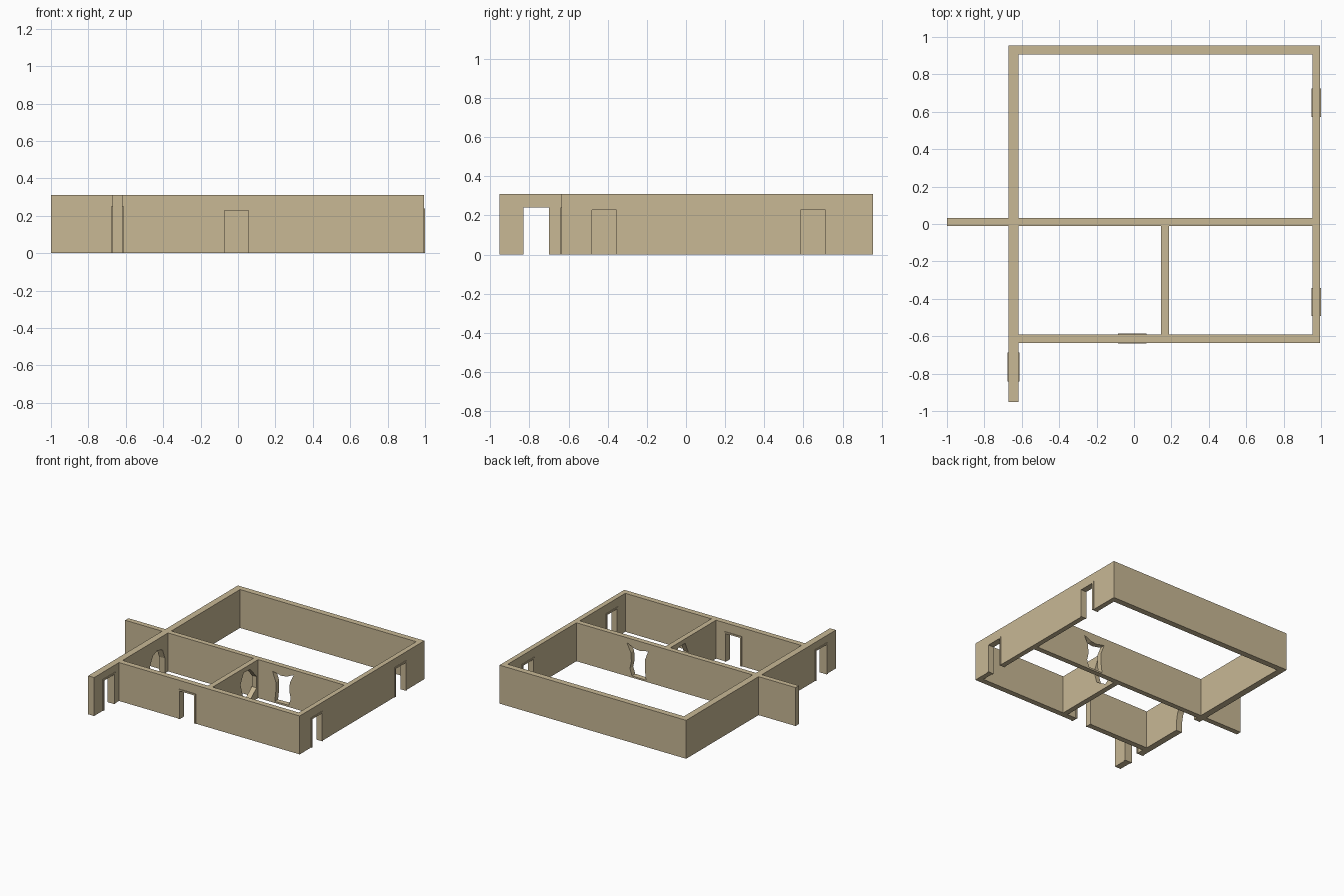
import bpy, bmesh
from mathutils import Vector

if "Cube" in bpy.data.objects:
    bpy.data.objects.remove(bpy.data.objects["Cube"])

H = 0.31
stone = bpy.data.materials.new("tan_stone")
stone.diffuse_color = (0.58, 0.48, 0.30, 1)
stone.use_nodes = True
stone.node_tree.nodes["Principled BSDF"].inputs["Base Color"].default_value = stone.diffuse_color


def prism(name, outline, axis, lo, hi):
    """Extrude a (horizontal, z) outline through x or y from lo to hi."""
    def point(u, z, d):
        return Vector((d, u, z)) if axis == 'x' else Vector((u, d, z))
    bm = bmesh.new()
    face = bm.faces.new([bm.verts.new(point(u, z, lo)) for u, z in outline])
    ext = bmesh.ops.extrude_face_region(bm, geom=[face])
    moved = [g for g in ext["geom"] if isinstance(g, bmesh.types.BMVert)]
    bmesh.ops.translate(bm, verts=moved, vec=point(0, 0, hi - lo))
    bmesh.ops.recalc_face_normals(bm, faces=bm.faces)
    mesh = bpy.data.meshes.new(name)
    bm.to_mesh(mesh)
    bm.free()
    obj = bpy.data.objects.new(name, mesh)
    bpy.context.collection.objects.link(obj)
    mesh.materials.append(stone)
    return obj


def rect(a, b, top, bottom=0.0):
    return [(a, bottom), (b, bottom), (b, top), (a, top)]


def cut(obj, outline, axis, lo, hi):
    """Cut an opening through a wall."""
    cutter = prism("opening_cutter", outline, axis, lo - 0.02, hi + 0.02)
    mod = obj.modifiers.new("opening", 'BOOLEAN')
    mod.operation = 'DIFFERENCE'
    mod.solver = 'EXACT'
    mod.object = cutter
    bpy.context.view_layer.objects.active = obj
    bpy.ops.object.modifier_apply(modifier=mod.name)
    bpy.data.objects.remove(cutter)


def wall(name, axis, lo, hi, a, b, openings=()):
    obj = prism(name, rect(a, b, H), axis, lo, hi)
    for outline in openings:
        cut(obj, outline, axis, lo, hi)
    return obj


def door_frame(name, axis, lo, hi, a, b, top):
    """Portal lining the opening a..b, slightly proud of the wall."""
    t = 0.013
    outline = [(a - t, 0), (a, 0), (a, top), (b, top), (b, 0),
               (b + t, 0), (b + t, top + t), (a - t, top + t)]
    prism(name, outline, axis, lo - 0.005, hi + 0.005)


def doorway(a, b, top):
    t = 0.013
    return rect(a - t, b + t, top + t, -0.05)


# Irregular broken openings, as (horizontal, z) outlines
arch = [(-0.25, -0.05), (-0.25, 0.06), (-0.235, 0.14), (-0.20, 0.20), (-0.145, 0.22),
        (-0.08, 0.20), (-0.05, 0.12), (-0.045, -0.05)]
breach = [(0.335, 0.012), (0.345, 0.10), (0.345, 0.17), (0.315, 0.25), (0.39, 0.235),
          (0.44, 0.24), (0.505, 0.27), (0.47, 0.20), (0.465, 0.13), (0.478, 0.07), (0.46, 0.015)]
ring_hole = [(-0.235, 0.19), (-0.195, 0.275), (-0.11, 0.27), (-0.03, 0.18),
             (-0.03, 0.09), (-0.105, 0.03), (-0.205, 0.09)]

# Outer walls
wall("west_wall", 'x', -0.67, -0.617, -0.953, 0.955, [doorway(-0.83, -0.70, 0.24), arch])
wall("north_wall", 'y', 0.907, 0.955, -0.617, 0.955)
wall("east_wall", 'x', 0.955, 0.995, -0.635, 0.955,
     [doorway(-0.48, -0.355, 0.227), doorway(0.585, 0.712, 0.227)])
wall("south_wall", 'y', -0.635, -0.59, -0.617, 0.955, [doorway(-0.073, 0.055, 0.227)])

# Inner walls and the stub running out to the west
wall("middle_wall", 'y', -0.01, 0.032, -0.617, 0.955, [breach])
wall("west_stub_wall", 'y', -0.01, 0.032, -1.0, -0.67)
wall("partition_wall", 'x', 0.145, 0.187, -0.59, -0.01, [ring_hole])

# Door frames
door_frame("west_door_frame", 'x', -0.67, -0.617, -0.83, -0.70, 0.24)
door_frame("south_east_door_frame", 'x', 0.955, 0.995, -0.48, -0.355, 0.227)
door_frame("north_east_door_frame", 'x', 0.955, 0.995, 0.585, 0.712, 0.227)
door_frame("south_door_frame", 'y', -0.635, -0.59, -0.073, 0.055, 0.227)
